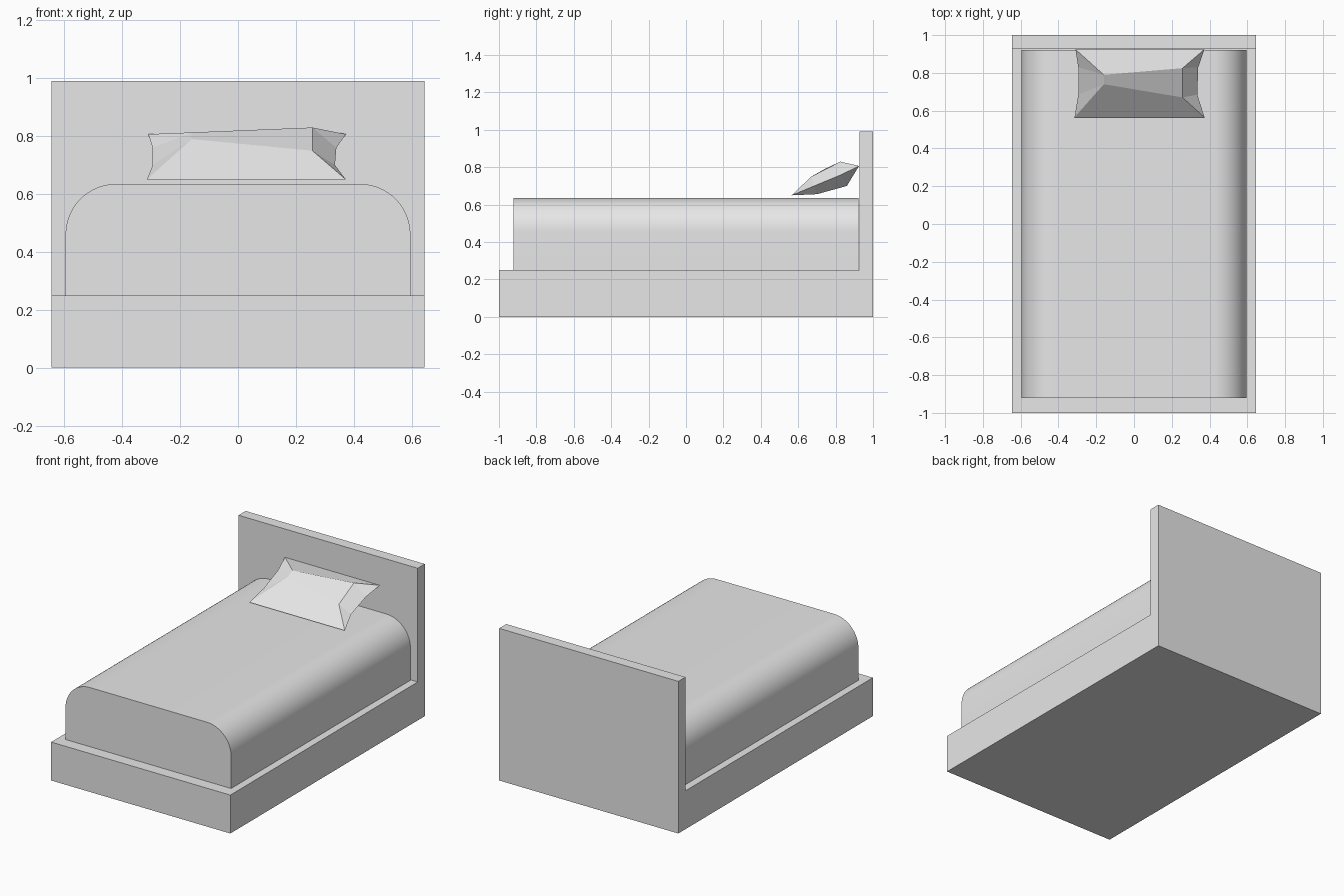
import bpy, bmesh, math

cube = bpy.data.objects.get("Cube")
if cube:
    bpy.data.objects.remove(cube, do_unlink=True)

grey = bpy.data.materials.new("plain grey")
grey.use_nodes = True
grey.diffuse_color = (0.8, 0.8, 0.8, 1)
grey.node_tree.nodes["Principled BSDF"].inputs["Base Color"].default_value = (0.8, 0.8, 0.8, 1)


def finish(name, bm):
    bmesh.ops.recalc_face_normals(bm, faces=bm.faces)
    mesh = bpy.data.meshes.new(name)
    bm.to_mesh(mesh)
    bm.free()
    mesh.materials.append(grey)
    obj = bpy.data.objects.new(name, mesh)
    bpy.context.collection.objects.link(obj)
    return obj


def extrude_profile(name, points, offset):
    bm = bmesh.new()
    face = bm.faces.new([bm.verts.new(p) for p in points])
    new = bmesh.ops.extrude_face_region(bm, geom=[face])["geom"]
    moved = [v for v in new if isinstance(v, bmesh.types.BMVert)]
    bmesh.ops.translate(bm, verts=moved, vec=offset)
    return finish(name, bm)


# Bed frame: base and headboard as one L-shaped side profile
side = [(-1, 0), (1, 0), (1, 0.99), (0.927, 0.99), (0.927, 0.25), (-1, 0.25)]
extrude_profile("bed_frame", [(-0.645, y, z) for y, z in side], (1.29, 0, 0))

# Mattress: front profile with rounded upper corners
half, top, radius, steps = 0.596, 0.635, 0.175, 16
arch = [(-half, 0.25), (half, 0.25)]
for side_x, start in ((1, 0), (-1, 90)):
    for i in range(steps + 1):
        a = math.radians(start + 90 * i / steps)
        arch.append((side_x * (half - radius) + radius * math.cos(a),
                     top - radius + radius * math.sin(a)))
mattress = extrude_profile("mattress", [(x, -0.922, z) for x, z in arch], (0, 1.844, 0))
bpy.context.view_layer.objects.active = mattress
mattress.select_set(True)
bpy.ops.object.shade_smooth_by_angle(angle=math.radians(30))

# Pillow: loops run front left, front right, back right, back left
corners = [(-0.315, 0.565, 0.65), (0.373, 0.565, 0.65), (0.373, 0.925, 0.807), (-0.31, 0.925, 0.807)]
upper = [(-0.16, 0.74, 0.79), (0.257, 0.67, 0.75), (0.257, 0.825, 0.83), (-0.16, 0.79, 0.813)]
lower = [(-0.19, 0.7, 0.656), (0.257, 0.7, 0.656), (0.257, 0.86, 0.7), (-0.19, 0.86, 0.7)]
seams = {1: [(0.335, 0.685, 0.7), (0.34, 0.83, 0.76)],
         3: [(-0.295, 0.83, 0.76), (-0.295, 0.685, 0.7)]}
bm = bmesh.new()
corners, upper, lower = [[bm.verts.new(p) for p in loop] for loop in (corners, upper, lower)]
seams = {i: [bm.verts.new(p) for p in pts] for i, pts in seams.items()}
for panel in (upper, lower):
    bm.faces.new(panel)
    for i in range(4):
        j = (i + 1) % 4
        if i in seams:
            # Pinched ends: two corner triangles around a middle facet
            a, b = seams[i]
            bm.faces.new((corners[i], a, panel[i]))
            bm.faces.new((a, b, panel[j], panel[i]))
            bm.faces.new((b, corners[j], panel[j]))
        else:
            bm.faces.new((corners[i], corners[j], panel[j], panel[i]))
finish("pillow", bm)
